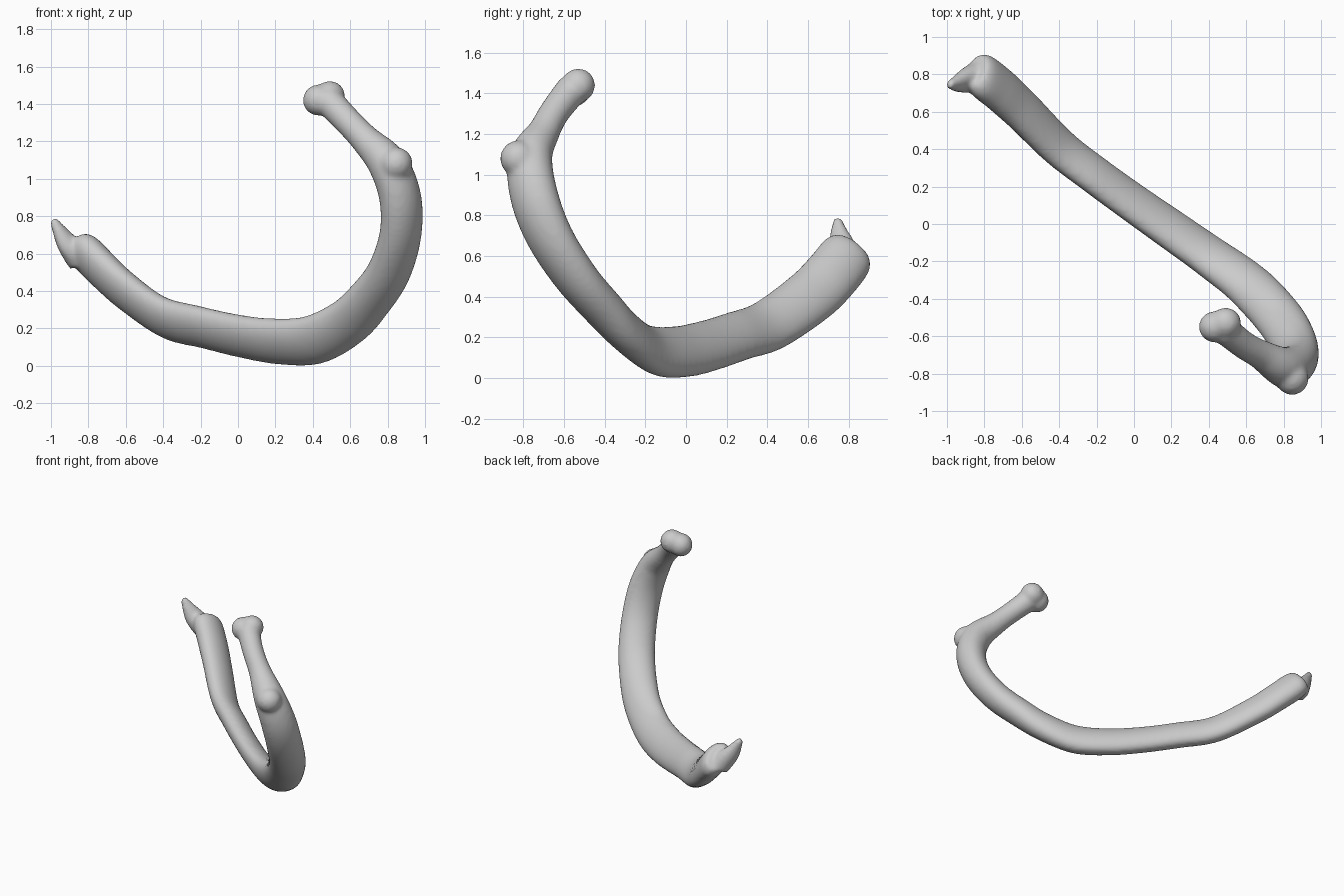
import bpy, bmesh, math
from mathutils import Vector, Matrix

if "Cube" in bpy.data.objects:
    bpy.data.objects.remove(bpy.data.objects["Cube"])

UP = Vector((0, 0, 1))
SIDE = Vector((-0.6, -0.8, 0))   # sideways lean of the flattened section
SIDES, STEPS = 24, 8
bm = bmesh.new()


def spline(a, b, c, d, t):
    return [0.5 * (2 * q + (r - p) * t + (2 * p - 5 * q + 4 * r - s) * t * t
                   + (3 * q - p - 3 * r + s) * t ** 3) for p, q, r, s in zip(a, b, c, d)]


def tube(stations):
    """Sweep an ellipse; station = x, y, z, upward weight, side weight, wide radius, thin radius."""
    s = [stations[0]] + stations + [stations[-1]]
    pts = [spline(*s[i:i + 4], k / STEPS) for i in range(len(s) - 3) for k in range(STEPS)]
    pts.append(stations[-1])
    rings = []
    for i, p in enumerate(pts):
        c = Vector(p[:3])
        t = (Vector(pts[min(i + 1, len(pts) - 1)][:3]) - Vector(pts[max(i - 1, 0)][:3])).normalized()
        m = UP * p[3] + SIDE * p[4]
        m = (m - t * m.dot(t)).normalized()
        n = t.cross(m)
        rings.append([bm.verts.new(c + m * p[5] * math.cos(a) + n * p[6] * math.sin(a))
                      for a in (2 * math.pi * j / SIDES for j in range(SIDES))])
    for r0, r1 in zip(rings, rings[1:]):
        for j in range(SIDES):
            k = (j + 1) % SIDES
            bm.faces.new((r0[j], r0[k], r1[k], r1[j]))
    bm.faces.new(rings[0][::-1])
    bm.faces.new(rings[-1])


def ball(c, r):
    bmesh.ops.create_icosphere(bm, subdivisions=3, radius=r, matrix=Matrix.Translation(c))


# Curved shaft, from the flared end round to the neck
tube([
    (-0.845, 0.82, 0.635, 0.8, 0.6, 0.105, 0.07),
    (-0.81, 0.79, 0.60, 0.8, 0.6, 0.135, 0.09),
    (-0.72, 0.72, 0.51, 0.8, 0.6, 0.14, 0.09),
    (-0.60, 0.61, 0.40, 0.8, 0.6, 0.14, 0.085),
    (-0.40, 0.41, 0.26, 0.8, 0.6, 0.135, 0.08),
    (-0.20, 0.255, 0.207, 0.8, 0.6, 0.132, 0.08),
    (0.00, 0.11, 0.16, 0.8, 0.6, 0.136, 0.08),
    (0.20, -0.03, 0.13, 0.8, 0.6, 0.142, 0.083),
    (0.40, -0.17, 0.138, 0.8, 0.6, 0.145, 0.088),
    (0.58, -0.30, 0.23, 0.7, 0.7, 0.138, 0.095),
    (0.70, -0.415, 0.35, 0.5, 0.85, 0.132, 0.10),
    (0.805, -0.545, 0.50, 0.3, 0.95, 0.13, 0.10),
    (0.868, -0.673, 0.70, 0.1, 1.0, 0.128, 0.10),
    (0.867, -0.748, 0.90, 0, 1.0, 0.125, 0.105),
    (0.80, -0.765, 1.08, 0, 1.0, 0.11, 0.105),
    (0.68, -0.70, 1.21, 0, 1.0, 0.08, 0.08),
    (0.585, -0.645, 1.31, 0, 1.0, 0.075, 0.075),
    (0.48, -0.56, 1.42, 0, 1.0, 0.08, 0.08),
])

# Pointed process at the flared end
tube([
    (-0.84, 0.79, 0.57, 0, 1, 0.08, 0.08),
    (-0.91, 0.765, 0.65, 0, 1, 0.07, 0.055),
    (-0.96, 0.75, 0.73, 0, 1, 0.042, 0.034),
    (-0.99, 0.745, 0.785, 0, 1, 0.022, 0.02),
])

# Knob at the bend and rounded head
ball((0.845, -0.825, 1.08), 0.09)
ball((0.43, -0.55, 1.42), 0.084)
ball((0.49, -0.53, 1.44), 0.084)

bmesh.ops.recalc_face_normals(bm, faces=bm.faces)
mesh = bpy.data.meshes.new("rib_bone")
bm.to_mesh(mesh)
bm.free()
rib = bpy.data.objects.new("rib_bone", mesh)
bpy.context.collection.objects.link(rib)
for poly in mesh.polygons:
    poly.use_smooth = True

# Fuse the parts into one smooth surface
fuse = rib.modifiers.new("fuse", 'REMESH')
fuse.mode = 'VOXEL'
fuse.voxel_size = 0.014
fuse.use_smooth_shade = True
soften = rib.modifiers.new("soften", 'SMOOTH')
soften.factor = 0.5
soften.iterations = 8
